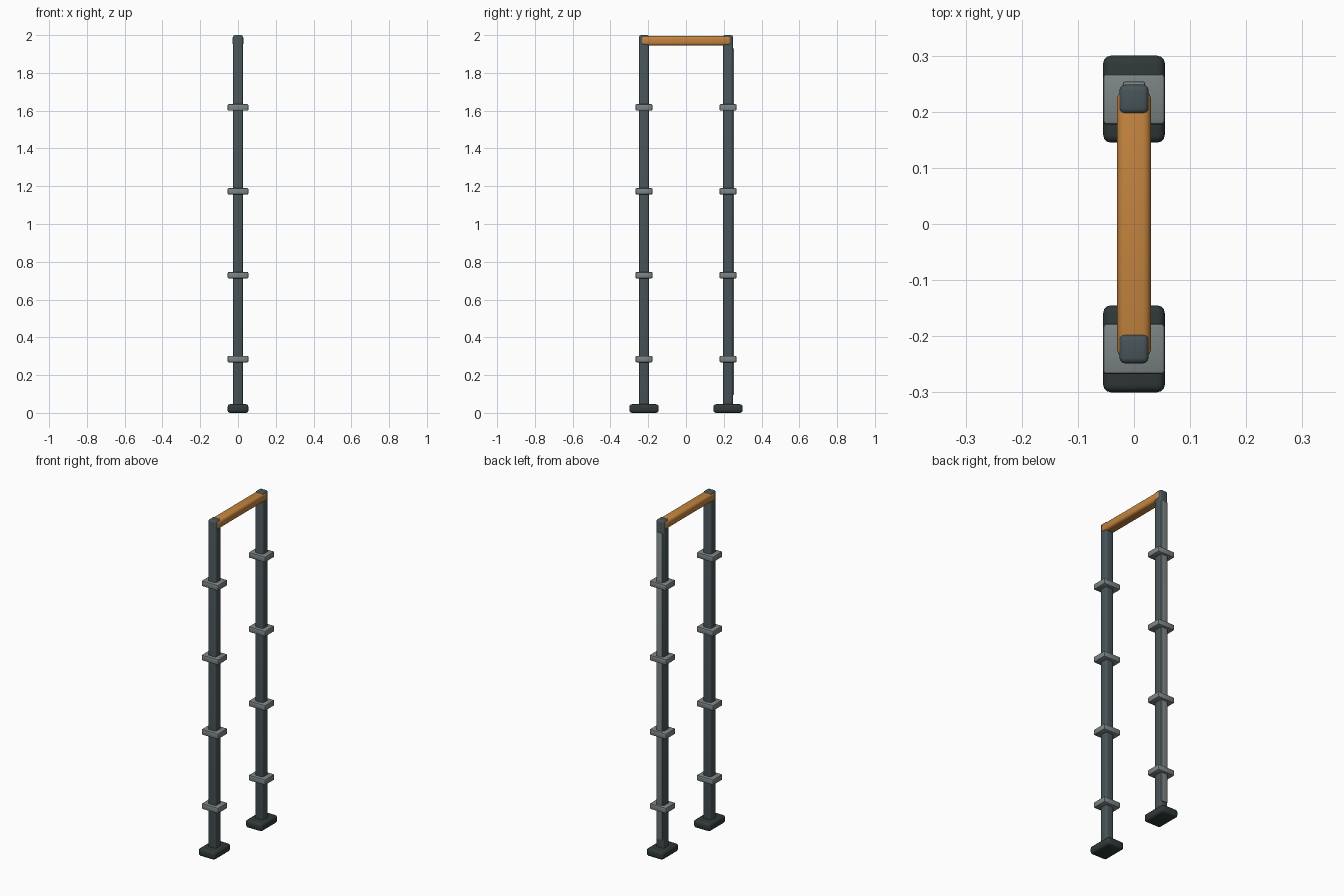
import bpy

if "Cube" in bpy.data.objects:
    bpy.data.objects.remove(bpy.data.objects["Cube"])


def material(name, rgb):
    m = bpy.data.materials.new(name)
    m.diffuse_color = (*rgb, 1)
    m.use_nodes = True
    m.node_tree.nodes["Principled BSDF"].inputs["Base Color"].default_value = m.diffuse_color
    return m


STEEL = material("dark steel", (0.065, 0.09, 0.1))
RUBBER = material("black rubber", (0.03, 0.04, 0.04))
ALLOY = material("grey alloy", (0.2, 0.235, 0.23))
WOOD = material("orange grip", (0.55, 0.23, 0.05))


def rounded_box(name, lo, hi, bevel, mat, segments=3):
    """Box between two corners with softened edges."""
    bpy.ops.mesh.primitive_cube_add(size=1, location=[(a + b) / 2 for a, b in zip(lo, hi)])
    ob = bpy.context.object
    ob.name = name
    ob.scale = [b - a for a, b in zip(lo, hi)]
    bpy.ops.object.transform_apply(location=False, rotation=False, scale=True)
    mod = ob.modifiers.new("soft edges", 'BEVEL')
    mod.width = bevel
    mod.segments = segments
    bpy.ops.object.modifier_apply(modifier=mod.name)
    bpy.ops.object.shade_smooth_by_angle()
    ob.data.materials.append(mat)
    return ob


POST_Y = 0.2225

for side, label in ((-1, "front"), (1, "back")):
    y = side * POST_Y
    # upright post and its foot
    rounded_box(label + "_post", (-0.026, y - 0.026, 0.02), (0.026, y + 0.026, 2.0), 0.01, STEEL)
    rounded_box(label + "_foot", (-0.055, y - 0.0775, 0), (0.055, y + 0.0775, 0.046), 0.014, RUBBER)
    # evenly spaced collars
    for i in range(4):
        z = 0.285 + 0.444 * i
        rounded_box(f"{label}_collar_{i + 1}", (-0.055, y - 0.045, z - 0.017),
                    (0.055, y + 0.045, z + 0.017), 0.006, ALLOY, 2)

# thin strip on the outer face of the back post
rounded_box("back_strip", (-0.02, 0.24, 0.095), (0.02, 0.254, 1.93), 0.004, ALLOY, 2)

# crossbar joining the post tops
rounded_box("crossbar", (-0.03, -0.238, 1.945), (0.03, 0.238, 1.995), 0.014, WOOD)
